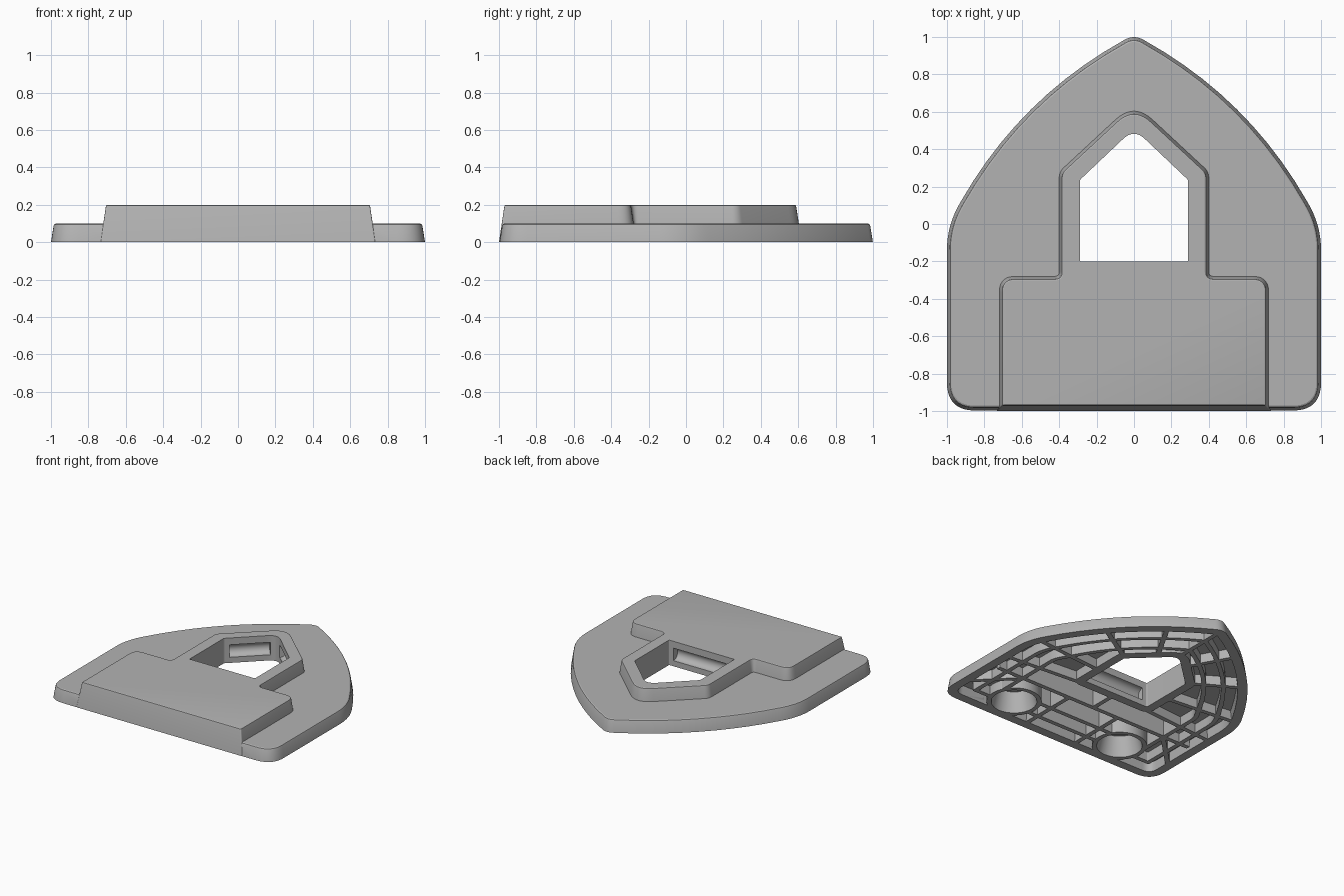
import bpy, bmesh, math
from mathutils import Vector, Matrix

if "Cube" in bpy.data.objects:
    bpy.data.objects.remove(bpy.data.objects["Cube"])

grey = bpy.data.materials.new("plain_grey")
grey.use_nodes = True
GREY = (0.45, 0.45, 0.45, 1)
grey.diffuse_color = GREY
grey.node_tree.nodes["Principled BSDF"].inputs["Base Color"].default_value = GREY

# Half profiles: corner x, corner y, rounding length
PLATE = [(1, -0.997, 0.15), (1, -0.01, 0.13), (0.61, 0.674, 0.64), (0, 1.013, 0.057)]
RAISED = [(0.735, -1, 0.01), (0.735, -0.265, 0.1), (0.415, -0.265, 0.01),
          (0.415, 0.285, 0.04), (0, 0.67, 0.15)]
WINDOW = [(0.29, -0.2, 0.01), (0.29, 0.235, 0.01), (0, 0.51, 0.08)]


def outline(half, inset=0.0, steps=10):
    """Mirrored closed profile, moved inwards, with rounded corners."""
    full = half + [(-x, y, t) for x, y, t in reversed(half) if x > 0]
    pts = [Vector((x, y)) for x, y, t in full]
    n = len(pts)
    moved, trim = [], []
    for i in range(n):
        e1 = (pts[i] - pts[i - 1]).normalized()
        e2 = (pts[(i + 1) % n] - pts[i]).normalized()
        n1, n2 = Vector((-e1.y, e1.x)), Vector((-e2.y, e2.x))
        turn = math.atan2(e1.x * e2.y - e1.y * e2.x, e1.dot(e2))
        moved.append(pts[i] + inset * (n1 + n2) / (1 + n1.dot(n2)))
        trim.append(max(full[i][2] - inset * math.tan(turn / 2), 0.008))
    result = []
    for i in range(n):
        p, t = moved[i], trim[i]
        for j in (i - 1, (i + 1) % n):
            length = (moved[j] - p).length
            t = min(t, trim[i] * 0.99 * length / (trim[i] + trim[j]))
        a = p + (moved[i - 1] - p).normalized() * t
        b = p + (moved[(i + 1) % n] - p).normalized() * t
        for k in range(steps + 1):
            u = k / steps
            result.append(a * (1 - u) ** 2 + p * 2 * u * (1 - u) + b * u * u)
    return result


def to_object(name, bm):
    bmesh.ops.recalc_face_normals(bm, faces=bm.faces)
    mesh = bpy.data.meshes.new(name)
    bm.to_mesh(mesh)
    bm.free()
    mesh.materials.append(grey)
    obj = bpy.data.objects.new(name, mesh)
    bpy.context.collection.objects.link(obj)
    return obj


def loft(name, half, levels):
    """Solid through the profile at (height, inset) levels."""
    bm = bmesh.new()
    rings = [[bm.verts.new((p.x, p.y, z)) for p in outline(half, d)] for z, d in levels]
    for low, high in zip(rings, rings[1:]):
        for i in range(len(low)):
            bm.faces.new((low[i - 1], low[i], high[i], high[i - 1]))
    bm.faces.new(rings[0])
    bm.faces.new(rings[-1])
    return to_object(name, bm)


def round_bar(name, r1, r2, depth, matrix):
    bm = bmesh.new()
    bmesh.ops.create_cone(bm, cap_ends=True, segments=32, radius1=r1, radius2=r2,
                          depth=depth, matrix=matrix)
    return to_object(name, bm)


def rib(start, end, width=0.035):
    a, b = Vector(start), Vector(end)
    mid, d = (a + b) / 2, b - a
    bm = bmesh.new()
    bmesh.ops.create_cube(bm, size=1, matrix=Matrix.Translation((mid.x, mid.y, 0.1))
                          @ Matrix.Rotation(math.atan2(d.y, d.x), 4, 'Z')
                          @ Matrix.Diagonal((d.length, width, 0.4, 1)))
    return to_object("rib", bm)


def combine(target, tool, operation='DIFFERENCE'):
    mod = target.modifiers.new("combine", 'BOOLEAN')
    mod.object, mod.operation, mod.solver = tool, operation, 'EXACT'
    bpy.context.view_layer.objects.active = target
    bpy.ops.object.modifier_apply(modifier=mod.name)
    bpy.data.objects.remove(tool)


# Plate with drafted sides and raised platform
body = loft("stepped_base_plate", PLATE, [(0, 0), (0.088, 0.014), (0.096, 0.018), (0.1, 0.026)])
combine(body, loft("platform", RAISED,
                   [(0.001, 0), (0.188, 0.028), (0.197, 0.031), (0.2, 0.037)]), 'UNION')

# Hollow underside
hollow = loft("hollow", PLATE, [(-0.02, 0.07), (0.073, 0.08)])
combine(hollow, loft("deep_hollow", RAISED, [(-0.03, 0.075), (0.168, 0.085)]), 'UNION')

# Frame left standing around the window
combine(hollow, loft("window_frame", WINDOW, [(-0.1, -0.07), (0.3, -0.07)]))

# Ribs that follow the outer edge
for d in (0.165, 0.315):
    ring = loft("ring_rib", PLATE, [(-0.1, d), (0.3, d)])
    combine(ring, loft("ring_inside", PLATE, [(-0.2, d + 0.035), (0.4, d + 0.035)]))
    combine(hollow, ring)

# Straight and radiating ribs
combine(hollow, rib((-0.9, -0.46), (0.9, -0.46)))
combine(hollow, rib((0, 0.5), (0, 1.05)))
combine(hollow, rib((0, -0.25), (0, -0.47)))
SIDE_RIBS = [((0.3, 0.25), (0.8, 0.55)), ((0.13, 0.42), (0.4, 0.9)),
             ((0.3, -0.02), (1.05, 0.05)), ((0.3, -0.24), (1.05, -0.3)),
             ((0.66, -0.46), (1.05, -0.85)), ((0.23, -0.46), (0.23, -1.05))]
for side in (1, -1):
    for (ax, ay), (bx, by) in SIDE_RIBS:
        combine(hollow, rib((side * ax, ay), (side * bx, by)))
    combine(hollow, round_bar("socket_wall", 0.2, 0.2, 0.5,
                              Matrix.Translation((side * 0.5, -0.76, 0.1))))
combine(body, hollow)

# Round sockets underneath
for side in (1, -1):
    combine(body, round_bar("socket", 0.172, 0.13, 0.18,
                            Matrix.Translation((side * 0.5, -0.76, 0.065))))

# Window through the plate
combine(body, loft("window", WINDOW, [(-0.1, 0), (0.4, 0)]))

# Rounded grooves in the front and rear window walls
lie = Matrix.Rotation(math.pi / 2, 4, 'Y')
combine(body, round_bar("groove", 0.05, 0.05, 0.5, Matrix.Translation((0, -0.2, 0.095)) @ lie))
for side in (1, -1):
    turn = Matrix.Rotation(-side * math.atan2(0.275, 0.29), 4, 'Z')
    combine(body, round_bar("groove", 0.05, 0.05, 0.3,
                            Matrix.Translation((side * 0.15, 0.368, 0.095)) @ turn @ lie))

bpy.ops.object.select_all(action='DESELECT')
body.select_set(True)
bpy.context.view_layer.objects.active = body
bpy.ops.object.shade_smooth_by_angle(angle=math.radians(25))
